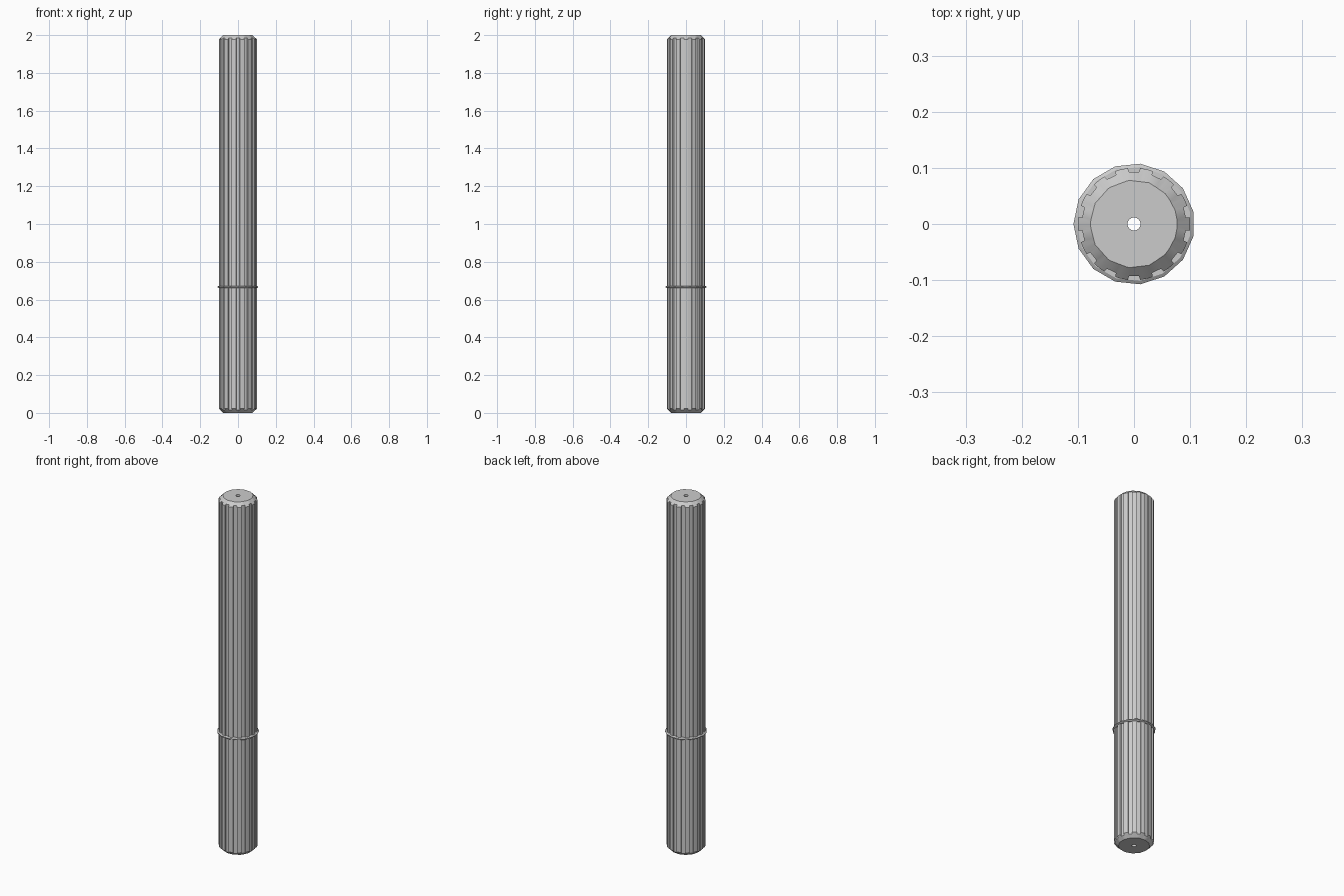
import bpy, bmesh, math

cube = bpy.data.objects.get("Cube")
if cube:
    bpy.data.objects.remove(cube, do_unlink=True)

steel = bpy.data.materials.new("light_grey_steel")
steel.use_nodes = True
steel.diffuse_color = (0.6, 0.6, 0.6, 1)
steel.node_tree.nodes["Principled BSDF"].inputs["Base Color"].default_value = (0.6, 0.6, 0.6, 1)

GROOVES = 14
RIM, FLOOR, CAP, HOLE = 0.1, 0.093, 0.0785, 0.0115
CHAMFER = 0.022


def make_object(name, bm, angle):
    bmesh.ops.recalc_face_normals(bm, faces=bm.faces)
    mesh = bpy.data.meshes.new(name)
    bm.to_mesh(mesh)
    bm.free()
    obj = bpy.data.objects.new(name, mesh)
    bpy.context.collection.objects.link(obj)
    mesh.materials.append(steel)
    bpy.ops.object.select_all(action="DESELECT")
    obj.select_set(True)
    bpy.context.view_layer.objects.active = obj
    bpy.ops.object.shade_smooth_by_angle(angle=math.radians(angle))
    return obj


def loft_closed(bm, loops):
    """Join a cycle of point loops with quads, last loop back to first."""
    rings = [[bm.verts.new(p) for p in loop] for loop in loops]
    for a, b in zip(rings, rings[1:] + rings[:1]):
        for i in range(len(a)):
            j = (i + 1) % len(a)
            bm.faces.new((a[i], a[j], b[j], b[i]))


def polar(r, angle, z):
    return (r * math.cos(angle), r * math.sin(angle), z)


# Outline of the fluted shaft as (angle, radius): groove floor, then rib
pitch = 2 * math.pi / GROOVES
section = []
for k in range(GROOVES):
    centre = (k + 0.5) * pitch
    for offset, r in ((-5.5, FLOOR), (5.5, FLOOR), (6.2, RIM),
                      (10.6, RIM), (15.1, RIM), (19.5, RIM)):
        section.append((centre + math.radians(offset), r))


def cap_radius(angle, sides=13):
    """Radius of the faceted end face in a given direction."""
    step = 2 * math.pi / sides
    off = (angle - math.pi) % step - step / 2
    return CAP * math.cos(step / 2) / math.cos(off)


def chamfer_drop(r):
    return CHAMFER * (r - CAP) / (RIM - CAP)


# Fluted shaft with chamfered ends and a through bore
bm = bmesh.new()
loft_closed(bm, [
    [polar(HOLE, a, 0) for a, r in section],
    [polar(cap_radius(a), a, 0) for a, r in section],
    [polar(r, a, chamfer_drop(r)) for a, r in section],
    [polar(r, a, 2 - chamfer_drop(r)) for a, r in section],
    [polar(cap_radius(a), a, 2) for a, r in section],
    [polar(HOLE, a, 2) for a, r in section],
])
make_object("fluted_shaft", bm, 25)

# Thin retaining ring, coarse polygon with a bevelled outer edge
SIDES = 15
bm = bmesh.new()
loft_closed(bm, [
    [polar(r, math.pi + 2 * math.pi * i / SIDES, 0.667 + dz) for i in range(SIDES)]
    for r, dz in ((0.09, -0.006), (0.102, -0.006), (0.108, -0.002),
                  (0.108, 0.002), (0.102, 0.006), (0.09, 0.006))
])
make_object("retaining_ring", bm, 20)
